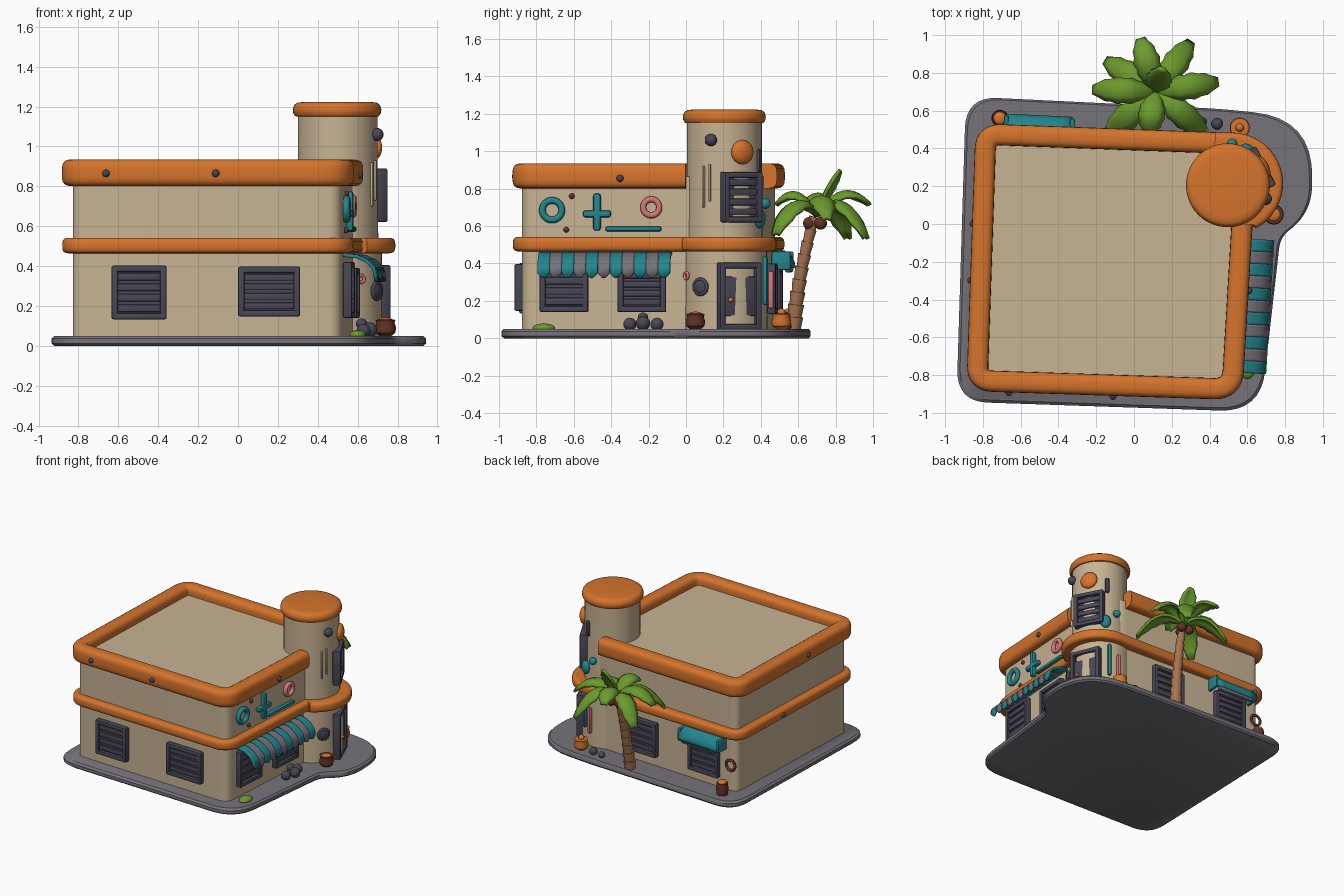
import bpy, bmesh, math
from mathutils import Matrix, Vector

if "Cube" in bpy.data.objects:
    bpy.data.objects.remove(bpy.data.objects["Cube"])
sin, cos, pi, rad = math.sin, math.cos, math.pi, math.radians

def material(name, r, g, b):
    m = bpy.data.materials.new(name)
    m.diffuse_color = [((c / 255 + .055) / 1.055) ** 2.4 for c in (r, g, b)] + [1]
    m.use_nodes = True
    m.node_tree.nodes["Principled BSDF"].inputs["Base Color"].default_value = m.diffuse_color
    return m
BEIGE = material("beige plaster", 199, 179, 147)
ORANGE = material("orange trim", 213, 116, 44)
SLATE = material("dark slate", 72, 71, 86)
GREY = material("stone grey", 118, 114, 122)
TEAL = material("teal", 35, 134, 142)
PINK = material("pink", 218, 120, 122)
GREEN = material("leaf green", 108, 155, 46)
TRUNK = material("trunk tan", 170, 118, 82)
BROWN = material("dark brown", 98, 52, 40)

def finish(name, bm, *mats, M=None):
    if M:
        bm.transform(M)
    bmesh.ops.recalc_face_normals(bm, faces=bm.faces)
    me = bpy.data.meshes.new(name)
    bm.to_mesh(me)
    bm.free()
    for m in mats:
        me.materials.append(m)
    ob = bpy.data.objects.new(name, me)
    bpy.context.collection.objects.link(ob)
    return ob

def wall_frame(x, y, z, deg):
    """Local x along the wall, y up, z outward along the heading."""
    c, s = cos(rad(deg)), sin(rad(deg))
    return Matrix(((-s, 0, c, x), (c, 0, s, y), (0, 1, 0, z), (0, 0, 0, 1)))

def front(x, z): return wall_frame(x, -.861 - .037 * x, z, -92.1)
def right(y, z): return wall_frame(.574 + .061 * y, y, z, -3.5)
def back(x, z): return wall_frame(x, .443 - .047 * x, z, 87.3)
def left(y, z): return wall_frame(-.797 + .038 * y, y, z, 177.8)
def tower(deg, z, r): return wall_frame(.5 + r * cos(rad(deg)), .205 + r * sin(rad(deg)), z, deg)

def add_box(bm, size, loc, bev=0):
    b = bmesh.new()
    bmesh.ops.create_cube(b, size=1, matrix=Matrix.Translation(loc) @ Matrix.Diagonal((*size, 1)))
    if bev:
        bmesh.ops.bevel(b, geom=b.edges[:], offset=bev, segments=2, profile=.5, affect='EDGES')
    tmp = bpy.data.meshes.new("tmp")
    b.to_mesh(tmp)
    bm.from_mesh(tmp)
    b.free()
    bpy.data.meshes.remove(tmp)

def box(name, size, M, mat, bev=.01, loc=(0, 0, 0)):
    bm = bmesh.new()
    add_box(bm, size, loc, bev)
    return finish(name, bm, mat, M=M)

def ball(name, r, loc, mat, scale=(1, 1, 1), M=None):
    bm = bmesh.new()
    bmesh.ops.create_uvsphere(bm, u_segments=20, v_segments=12, radius=r,
                              matrix=Matrix.Translation(loc) @ Matrix.Diagonal((*scale, 1)))
    return finish(name, bm, mat, M=M)

def rounded(pts, n=8):
    out = []
    for i, (x, y, r) in enumerate(pts):
        p = Vector((x, y))
        a, b = (p + (Vector(pts[j][:2]) - p).normalized() * r for j in (i - 1, (i + 1) % len(pts)))
        out += [a * (1 - t) ** 2 + p * 2 * t * (1 - t) + b * t * t for t in (k / n for k in range(n + 1))] if r else [p]
    return out

def sweep(name, path, prof, mat, closed=True, M=None):
    """Carry an (offset, height) cross-section along a flat path."""
    bm, rings, n = bmesh.new(), [], len(path)
    for i, p in enumerate(path):
        a = path[i - 1] if closed or i else p
        b = path[(i + 1) % n] if closed or i < n - 1 else p
        t = (Vector(b) - Vector(a)).normalized()
        rings.append([bm.verts.new((p[0] + t.y * o, p[1] - t.x * o, h)) for o, h in prof])
    m = len(prof)
    for i in range(n if closed else n - 1):
        A, B = rings[i], rings[(i + 1) % n]
        for j in range(m):
            bm.faces.new((A[j], A[(j + 1) % m], B[(j + 1) % m], B[j]))
    if not closed:
        bm.faces.new(rings[0])
        bm.faces.new(rings[-1])
    return finish(name, bm, mat, M=M)

def slab(name, path, layers, mat):
    """Stack scaled copies of an outline; layers are (z, inset)."""
    bm, rings = bmesh.new(), []
    for z, s in layers:
        rings.append([bm.verts.new((p[0] * s, p[1] * s, z)) for p in path])
    for A, B in zip(rings, rings[1:]):
        for j in range(len(path)):
            k = (j + 1) % len(path)
            bm.faces.new((A[j], A[k], B[k], B[j]))
    bm.faces.new(rings[0])
    bm.faces.new(rings[-1])
    return finish(name, bm, mat)

def circle(r, n=32): return [Vector((r * cos(2 * pi * k / n), r * sin(2 * pi * k / n))) for k in range(n)]
def ring(name, R, r, M, mat):
    return sweep(name, circle(R), [tuple(v) for v in circle(r, 10)], mat, M=M)
def lathe(name, prof, loc, mat, n=40):
    ob = slab(name, circle(1, n), [(z, r) for r, z in prof], mat)
    ob.location = loc
    return ob
def pill(w, h, z, r):
    """Rounded rectangle cross-section."""
    return [tuple(p) for p in rounded([(-w, z - h, r), (w, z - h, r), (w, z + h, r), (-w, z + h, r)], 4)]

# ground slab
base = rounded([(-.89, .675, .17), (-.94, -.94, .17), (.67, -.995, .22), (.775, -.07, .06),
                (.94, .06, .14), (.95, .56, .32), (.45, .61, .1)])
slab("ground_slab", base, [(0, .985), (.012, 1), (.036, 1), (.05, .985)], GREY)

# main walls, tower and roof trims
walls = rounded([(-.83, -.83, .06), (.52, -.88, .08), (.575, .02, .02), (.52, .41, .1), (-.78, .48, .06)])
slab("main_walls_and_roof", walls, [(.04, 1), (.865, 1)], BEIGE)
lathe("tower_lower", [(.225, .04), (.222, .5)], (.5, .21, 0), BEIGE)
lathe("tower_upper", [(.205, .45), (.2, .8), (.2, 1.17)], (.5, .205, 0), BEIGE)
lathe("tower_cap", [(.19, 1.148), (.21, 1.152), (.22, 1.168), (.222, 1.185), (.215, 1.208),
                    (.2, 1.219), (.17, 1.223)], (.497, .205, 0), ORANGE, 48)
arc = [(.52 + .215 * cos(rad(a)), .215 + .215 * sin(rad(a))) for a in range(-62, 96, 8)]
corners = [(.43, .43, 0), (-.785, .475, .08), (-.83, -.83, .08), (.52, -.875, .1), (.572, .0, 0)]
sweep("middle_band", rounded(corners) + [Vector(p) for p in arc], pill(.054, .039, .503, .03), ORANGE)
sweep("roof_parapet", rounded(corners), pill(.056, .067, .868, .045), ORANGE, closed=False)

# louvred windows and door
def window(name, w, h, M, slats=4, depth=.045):
    bm = bmesh.new()
    add_box(bm, (w - .03, h - .03, depth * .5), (0, 0, depth * .25))
    for s in (-1, 1):
        add_box(bm, (.032, h, depth), (s * (w / 2 - .016), 0, depth / 2), .009)
        add_box(bm, (w, .032, depth), (0, s * (h / 2 - .016), depth / 2), .009)
    for k in range(slats):
        add_box(bm, (w - .05, (h - .06) / slats * .7, .02), (0, ((k + .5) / slats - .5) * (h - .06), depth * .55), .006)
    return finish(name, bm, SLATE, M=M)
window("front_window_left", .275, .27, front(-.495, .268))
window("front_window_right", .31, .25, front(.157, .272))
window("side_window_front", .26, .28, right(-.65, .28))
window("side_window_rear", .26, .25, right(-.235, .265))
window("back_window_left", .27, .25, back(-.5, .255))
window("back_window_right", .27, .27, back(.06, .265))
window("tower_window", .23, .27, tower(28, .755, .165), 4, .06)
window("tower_door", .24, .36, tower(22, .225, .18), 1, .06)
ball("door_knob", .014, (-.06, -.02, .06), ORANGE, M=tower(22, .225, .18))

# striped awning with scalloped edge
def awning(name, w, prof, stripes, M, mats, drop=.03):
    bm, seg = bmesh.new(), 6
    for i in range(stripes):
        cols = []
        for k in range(seg + 1):
            x = -w / 2 + w * (i + k / seg) / stripes
            cols.append([bm.verts.new((x, z - (drop * sin(pi * k / seg) if j == len(prof) - 1 else 0), o))
                         for j, (o, z) in enumerate(prof)])
        for A, B in zip(cols, cols[1:]):
            for j in range(len(prof) - 1):
                bm.faces.new((A[j], B[j], B[j + 1], A[j + 1])).material_index = i % 2
    ob = finish(name, bm, *mats, M=M)
    mod = ob.modifiers.new("thick", 'SOLIDIFY')
    mod.thickness, mod.offset = .018, 0
awning("striped_awning", .71, [(0, .455), (.07, .448), (.12, .425), (.155, .39), (.165, .352)],
       11, right(-.43, 0), (TEAL, GREY))
awning("back_awning", .35, [(0, .465), (.05, .46), (.085, .435), (.1, .4), (.1, .375)], 1, back(-.505, 0), (TEAL,), .0)
box("back_awning_edge", (.31, .035, .03), back(-.505, .37), GREY, .01, (0, 0, .085))
for s in (-1, 1):
    box("back_awning_side", (.025, .1, .1), back(-.505 + s * .175, .415), TEAL, .01, (0, 0, .05))

# wall ornaments on the right side
ring("teal_ring", .052, .018, right(-.715, .685) @ Matrix.Translation((0, 0, .015)), TEAL)
ring("pink_ring", .043, .016, right(-.185, .70) @ Matrix.Translation((0, 0, .015)), PINK)
box("teal_cross_upright", (.04, .2, .04), right(-.475, .675), TEAL, .014, (0, 0, .015))
box("teal_cross_arm", (.15, .038, .038), right(-.475, .665), TEAL, .014, (0, 0, .015))
box("teal_bar", (.3, .026, .035), right(-.28, .585), TEAL, .01, (0, 0, .012))
for M in (front(-.66, .865), front(-.11, .865), right(-.35, .855), left(-.3, .865), left(.0, .5)):
    ball("trim_bolt", .019, (0, 0, .055), SLATE, M=M)
for y, z in ((-.61, .76), (-.64, .58)):
    ball("wall_stud", .015, (0, 0, .006), BROWN, M=right(y, z))

# tower ornaments
ball("tower_orange_disc", .065, (0, 0, 0), ORANGE, (1, 1, .5), tower(28, .995, .205))
ball("tower_grey_lamp", .033, (0, 0, .01), SLATE, M=tower(-20, 1.06, .2))
for a, z, h in ((-33, .81, .22), (-23, .83, .2)):
    box("tower_rod", (.014, h, .02), tower(a, z, .203), BEIGE, .005)
ball("tower_gauge", .045, (0, 0, .01), SLATE, (1, 1, .4), tower(-33, .275, .222))
ring("gauge_rim", .04, .01, tower(-33, .275, .235), SLATE)
ring("pink_hook", .018, .008, tower(-60, .335, .235), PINK)
box("teal_pipe", (.025, .26, .03), tower(68, .31, .235), TEAL, .01)
box("pink_pipe", (.026, .2, .03), tower(84, .26, .25), PINK, .01)
ball("teal_tower_lamp", .04, (0, 0, .01), TEAL, (1, 1.3, .7), tower(62, .64, .205))
ball("teal_tower_knob", .028, (0, 0, .01), TEAL, M=tower(85, .72, .21))
box("slate_tower_bracket", (.03, .12, .03), tower(66, .95, .2), SLATE, .008)

# pots, stones and plants on the slab
pot = [(.03, .05), (.048, .065), (.053, .09), (.045, .115), (.05, .13), (.035, .132)]
lathe("brown_pot", pot, (.74, .05, 0), BROWN, 20)
ball("brown_pot_filling", .036, (.74, .05, .128), ORANGE, (1, 1, .4))
lathe("orange_vase", pot, (.56, .51, 0), ORANGE, 20)
ball("orange_vase_lid", .022, (.56, .51, .137), ORANGE)
lathe("brown_barrel", [(.04, .05), (.045, .09), (.04, .14), (.02, .141)], (-.71, .56, 0), BROWN, 20)
ball("barrel_lid", .034, (-.71, .56, .145), ORANGE, (1, 1, .5))
ring("wall_hoop", .04, .01, back(-.74, .26) @ Matrix.Translation((0, 0, .02)), BROWN)
for x, y, z, r in ((.63, -.3, .075, .035), (.66, -.23, .08, .038), (.63, -.155, .075, .035), (.62, -.23, .11, .028),
                   (.44, .53, .07, .03), (.36, .54, .065, .025)):
    ball("dark_stone", r, (x, y, z), SLATE)
ball("grass_tuft", .06, (.6, -.76, .055), GREEN, (.7, 1, .4))

# palm: flared trunk segments, coconuts and leaves
bm, n = bmesh.new(), 9
def trunk_point(t): return Vector((.085 + .03 * t, .575 + .04 * t + .07 * t * t, .04 + .6 * t))
for k in range(n):
    a, b = trunk_point(k / n), trunk_point((k + 1.12) / n)
    r = .042 - .016 * k / n
    rot = (b - a).to_track_quat('Z', 'Y').to_matrix().to_4x4()
    bmesh.ops.create_cone(bm, cap_ends=True, segments=14, radius1=r * .88, radius2=r * 1.08, depth=(b - a).length,
                          matrix=Matrix.Translation((a + b) / 2) @ rot)
finish("palm_trunk", bm, TRUNK)
top = Vector((.115, .70, .66))
for a in (30, 150, 270):
    ball("coconut", .034, (top.x + .04 * cos(rad(a)), top.y + .04 * sin(rad(a)), .615), BROWN)

def leaf(deg, L, rise, fall, w=.062, n=10):
    bm, rows = bmesh.new(), []
    d = Vector((cos(rad(deg)), sin(rad(deg)), 0))
    side = Vector((-d.y, d.x, 0))
    for k in range(n + 1):
        t = k / n
        c = top + d * L * t + Vector((0, 0, rise * t - fall * t * t))
        hw = .006 + w * sin(pi * min(1, t * .93 + .03) ** 1.15) ** .75
        hw *= 1 - .12 * (k % 2)
        rows.append([bm.verts.new(c + side * hw * u - Vector((0, 0, .45 * hw * u * u))) for u in (-1, -.5, 0, .5, 1)])
    for A, B in zip(rows, rows[1:]):
        for j in range(4):
            bm.faces.new((A[j], A[j + 1], B[j + 1], B[j]))
    ob = finish("palm_leaf", bm, GREEN)
    mod = ob.modifiers.new("thick", 'SOLIDIFY')
    mod.thickness, mod.offset = .02, 0
for args in ((106, .29, .42, .36), (55, .32, .38, .5), (9, .33, .4, .42), (-40, .34, .36, .46), (-139, .34, .36, .46),
             (178, .33, .42, .4), (148, .31, .3, .42), (75, .13, .34, .1), (-100, .22, .4, .34)):
    leaf(*args)

bpy.ops.object.select_all(action='SELECT')
bpy.context.view_layer.objects.active = bpy.context.scene.objects[0]
bpy.ops.object.shade_smooth_by_angle(angle=rad(38))
